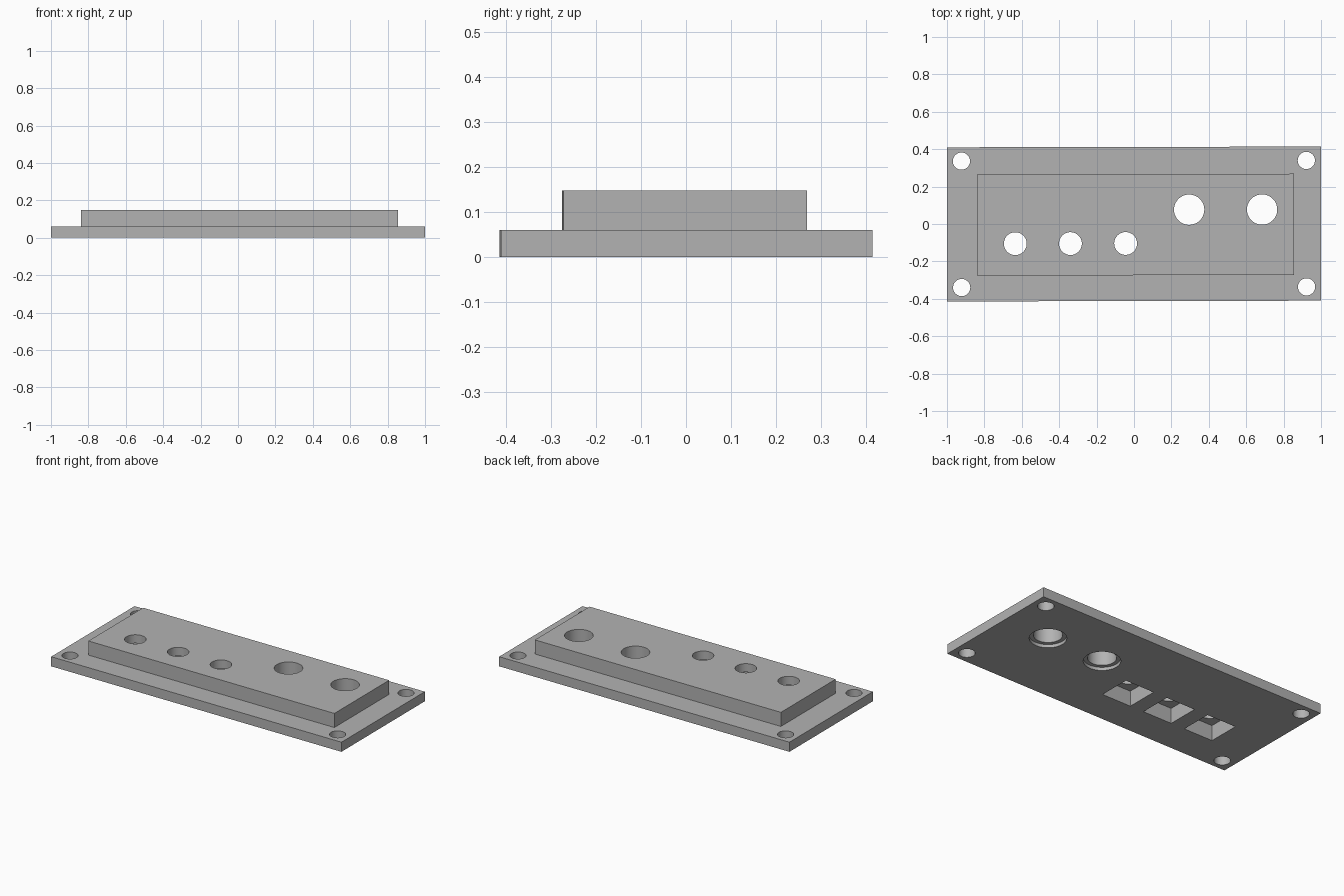
import bpy
import math

if "Cube" in bpy.data.objects:
    bpy.data.objects.remove(bpy.data.objects["Cube"])

grey = bpy.data.materials.new("grey")
grey.diffuse_color = (0.45, 0.45, 0.45, 1)
grey.use_nodes = True
grey.node_tree.nodes["Principled BSDF"].inputs["Base Color"].default_value = grey.diffuse_color


def box(name, x0, x1, y0, y1, z0, z1):
    bpy.ops.mesh.primitive_cube_add(
        size=1, location=((x0 + x1) / 2, (y0 + y1) / 2, (z0 + z1) / 2))
    ob = bpy.context.object
    ob.name = name
    ob.scale = (x1 - x0, y1 - y0, z1 - z0)
    bpy.ops.object.transform_apply(location=True, rotation=False, scale=True)
    ob.data.materials.append(grey)
    return ob


def cylinder(name, x, y, r, z0, z1):
    bpy.ops.mesh.primitive_cylinder_add(
        vertices=64, radius=r, depth=z1 - z0, location=(x, y, (z0 + z1) / 2))
    ob = bpy.context.object
    ob.name = name
    ob.data.materials.append(grey)
    return ob


def combine(target, tool, operation):
    bpy.context.view_layer.objects.active = target
    mod = target.modifiers.new(operation.title(), 'BOOLEAN')
    mod.operation = operation
    mod.solver = 'EXACT'
    mod.object = tool
    bpy.ops.object.modifier_apply(modifier=mod.name)
    bpy.data.objects.remove(tool, do_unlink=True)


# Flange with a raised block joined on top
panel = box("mounting_panel", -1, 1, -0.412, 0.412, 0, 0.06)
combine(panel, box("raised_block", -0.84, 0.855, -0.274, 0.267, 0.03, 0.148), 'UNION')

# Corner screw holes
for sx in (-1, 1):
    for sy in (-1, 1):
        combine(panel, cylinder("screw_hole", sx * 0.922, sy * 0.338, 0.046, -0.1, 0.3),
                'DIFFERENCE')

# Small round holes with square pockets on the underside
for x in (-0.635, -0.34, -0.045):
    combine(panel, cylinder("small_hole", x, -0.104, 0.061, -0.1, 0.3), 'DIFFERENCE')
    combine(panel, box("square_pocket", x - 0.1, x + 0.1, -0.204, -0.004, -0.1, 0.095),
            'DIFFERENCE')

# Large round holes with a shallow counterbore on the underside
for x in (0.295, 0.685):
    combine(panel, cylinder("large_hole", x, 0.076, 0.081, -0.1, 0.3), 'DIFFERENCE')
    combine(panel, cylinder("counterbore", x, 0.076, 0.104, -0.1, 0.02), 'DIFFERENCE')

# Slight skew of the whole panel, smooth hole walls with sharp rims
panel.rotation_euler.z = 0.002
bpy.ops.object.select_all(action='DESELECT')
panel.select_set(True)
bpy.context.view_layer.objects.active = panel
bpy.ops.object.shade_smooth_by_angle(angle=math.radians(30))
